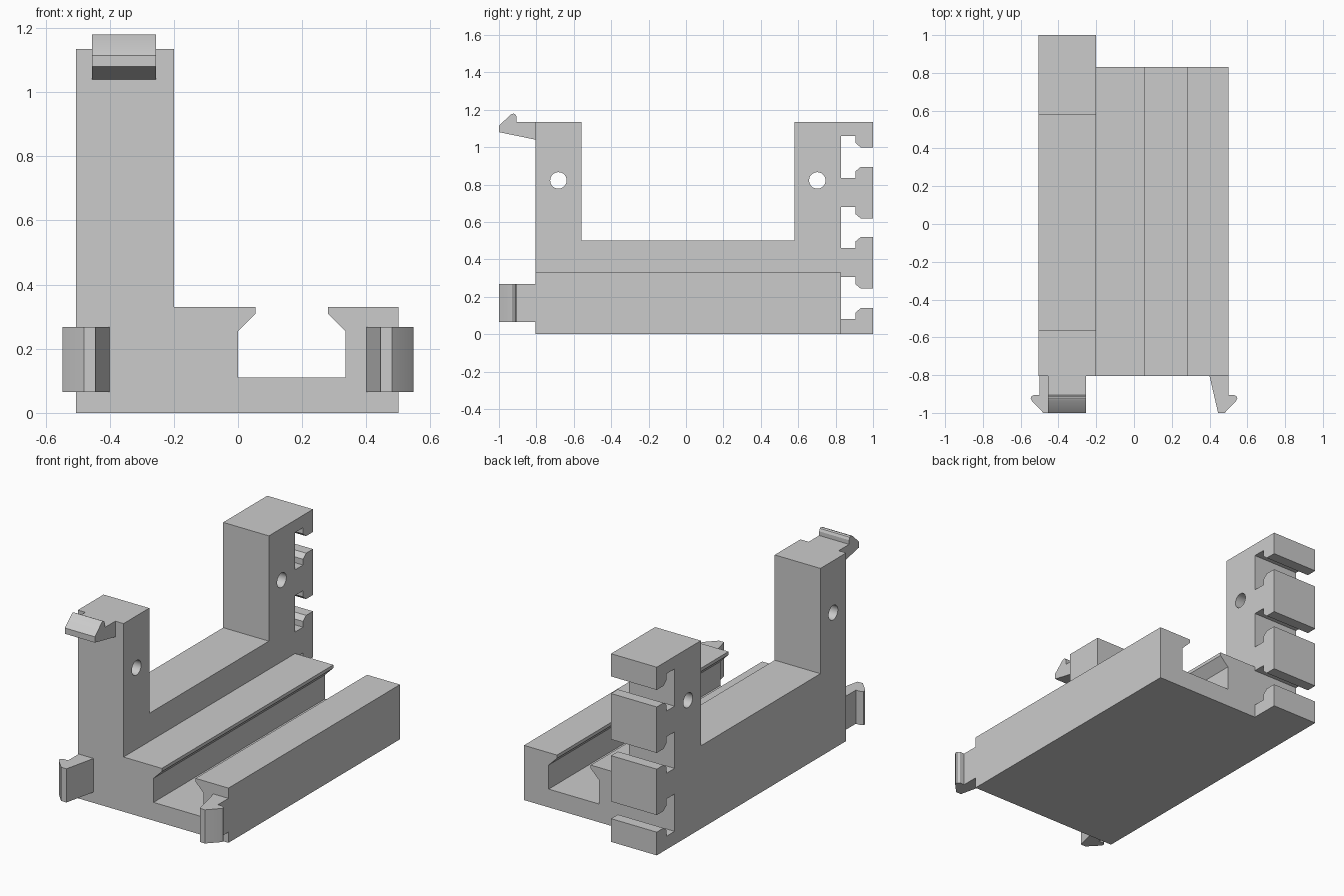
import bpy
import bmesh
import math
from mathutils import Matrix

old = bpy.data.objects.get("Cube")
if old:
    bpy.data.objects.remove(old, do_unlink=True)

grey = bpy.data.materials.new("light grey plastic")
grey.use_nodes = True
colour = (0.6, 0.6, 0.6, 1)
grey.diffuse_color = colour
grey.node_tree.nodes["Principled BSDF"].inputs["Base Color"].default_value = colour


def extrude(name, profile, axis, low, high):
    """Prism from a 2D profile swept along one axis."""
    place = {"x": lambda a, b: (low, a, b),
             "y": lambda a, b: (a, low, b),
             "z": lambda a, b: (a, b, low)}[axis]
    step = [(high - low) * (axis == k) for k in "xyz"]
    bm = bmesh.new()
    face = bm.faces.new([bm.verts.new(place(*p)) for p in profile])
    swept = bmesh.ops.extrude_face_region(bm, geom=[face])["geom"]
    verts = [v for v in swept if isinstance(v, bmesh.types.BMVert)]
    bmesh.ops.translate(bm, vec=step, verts=verts)
    bmesh.ops.recalc_face_normals(bm, faces=bm.faces)
    return finish(name, bm)


def finish(name, bm):
    mesh = bpy.data.meshes.new(name)
    bm.to_mesh(mesh)
    bm.free()
    mesh.materials.append(grey)
    obj = bpy.data.objects.new(name, mesh)
    bpy.context.collection.objects.link(obj)
    return obj


def combine(target, tool, operation):
    """Apply a boolean and discard the helper."""
    mod = target.modifiers.new(operation.lower(), "BOOLEAN")
    mod.operation, mod.object, mod.solver = operation, tool, "EXACT"
    graph = bpy.context.evaluated_depsgraph_get()
    mesh = bpy.data.meshes.new_from_object(target.evaluated_get(graph))
    target.modifiers.clear()
    target.data = mesh
    bpy.data.objects.remove(tool, do_unlink=True)


FRONT, BACK, RACK = -0.805, 0.83, 1.0
TOP = 1.135

# Upright wall with two posts and a slotted rack on its back edge
wall = [(FRONT, 0), (RACK, 0)]
for bottom, top in ((0.08, 0.305), (0.46, 0.68), (0.835, 1.06)):
    lower, upper = bottom + 0.06, top - 0.062
    wall += [(RACK, lower), (0.935, lower), (0.905, lower - 0.025),
             (0.905, bottom), (BACK, bottom), (BACK, top), (0.905, top),
             (0.905, upper + 0.025), (0.935, upper), (RACK, upper)]
wall += [(RACK, TOP), (0.58, TOP), (0.58, 0.5), (-0.56, 0.5), (-0.56, TOP), (FRONT, TOP)]
body = extrude("body", wall, "x", -0.505, -0.2)

# Base with an undercut channel running front to back
channel = [(-0.3, 0), (0.5, 0), (0.5, 0.33), (0.28, 0.33), (0.28, 0.31),
           (0.335, 0.255), (0.335, 0.11), (0, 0.11), (0, 0.255),
           (0.055, 0.31), (0.055, 0.33), (-0.3, 0.33)]
combine(body, extrude("base", channel, "y", FRONT, BACK), "UNION")

# Round cross holes through both posts
for y in (-0.682, 0.702):
    bm = bmesh.new()
    bmesh.ops.create_cone(bm, cap_ends=True, segments=40, radius1=0.044, radius2=0.044, depth=1,
                          matrix=Matrix.Translation((-0.35, y, 0.822)) @ Matrix.Rotation(math.pi / 2, 4, "Y"))
    combine(body, finish("hole_cutter", bm), "DIFFERENCE")

# Snap hook on top of the front post
top_hook = [(FRONT, 1.04), (FRONT, TOP), (-0.905, TOP), (-0.905, 1.16),
            (-0.912, 1.175), (-0.922, 1.18), (-0.935, 1.175), (-RACK, 1.115), (-RACK, 1.08)]
extrude("top_hook", top_hook, "x", -0.455, -0.255)

# Mirrored pair of snap hooks low on the front
side_hook = [(0.4, FRONT), (0.5, FRONT), (0.5, -0.905), (0.53, -0.905),
             (0.545, -0.915), (0.547, -0.925), (0.54, -0.937), (0.48, -RACK), (0.445, -RACK)]
for name, side in (("left_hook", 1), ("right_hook", -1)):
    extrude(name, [(side * x, y) for x, y in side_hook], "z", 0.065, 0.268)

# Smooth the rounded surfaces while keeping the edges sharp
bpy.ops.object.select_all(action="DESELECT")
for obj in bpy.context.scene.objects:
    if obj.type == "MESH":
        obj.select_set(True)
        bpy.context.view_layer.objects.active = obj
bpy.ops.object.shade_smooth_by_angle(angle=math.radians(25))
